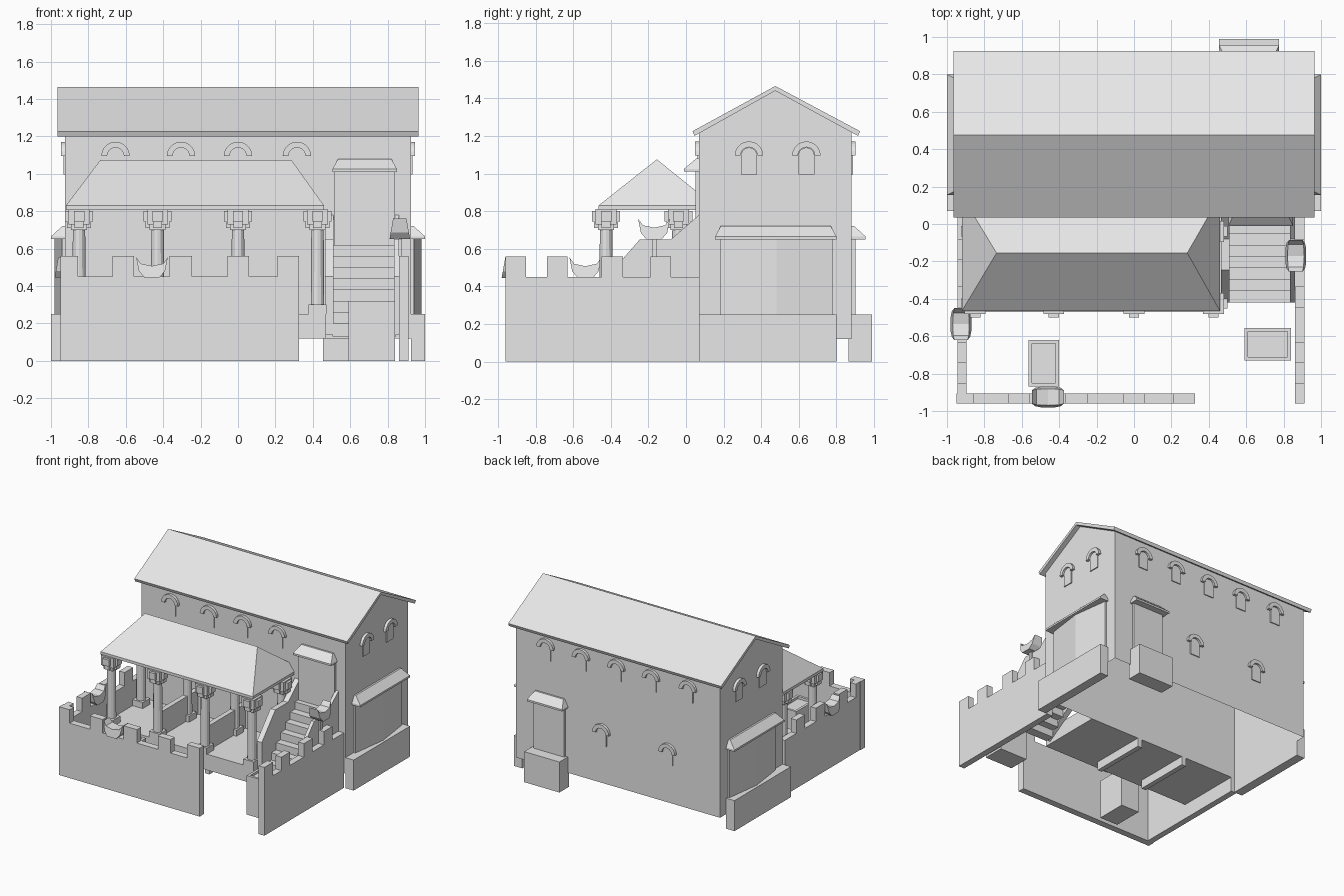
import bpy, bmesh, math
from mathutils import Vector

cube = bpy.data.objects.get("Cube")
if cube:
    bpy.data.objects.remove(cube, do_unlink=True)

plaster = bpy.data.materials.new("pale_grey_plaster")
plaster.use_nodes = True
GREY = (0.8, 0.8, 0.8, 1)
plaster.diffuse_color = GREY
plaster.node_tree.nodes["Principled BSDF"].inputs["Base Color"].default_value = GREY


def finish(name, bm):
    bmesh.ops.recalc_face_normals(bm, faces=bm.faces[:])
    mesh = bpy.data.meshes.new(name)
    bm.to_mesh(mesh)
    bm.free()
    mesh.materials.append(plaster)
    ob = bpy.data.objects.new(name, mesh)
    bpy.context.scene.collection.objects.link(ob)
    return ob


def box(name, x, y, z):
    """Box from three (low, high) ranges."""
    return hull(name, [(a, b, c) for a in x for b in y for c in z])


def hull(name, points):
    bm = bmesh.new()
    for p in points:
        bm.verts.new(p)
    bmesh.ops.convex_hull(bm, input=bm.verts[:])
    bmesh.ops.dissolve_limit(bm, angle_limit=0.01, verts=bm.verts[:], edges=bm.edges[:])
    return finish(name, bm)


def place(axis, u, z, depth):
    """Point from a profile (u, z) and a depth along the axis."""
    return Vector((depth, u, z)) if axis == "x" else Vector((u, depth, z))


def prism(name, profile, axis, start, end, open_bottom=False):
    bm = bmesh.new()
    a = [bm.verts.new(place(axis, u, z, start)) for u, z in profile]
    b = [bm.verts.new(place(axis, u, z, end)) for u, z in profile]
    bm.faces.new(a)
    bm.faces.new(b)
    n = len(profile)
    for i in range(n):
        if open_bottom and i == n - 1:
            continue
        j = (i + 1) % n
        bm.faces.new((a[i], a[j], b[j], b[i]))
    return finish(name, bm)


# Main house, open underneath, with an overhanging gable roof
X, FRONT, BACK, RIDGE = 0.925, 0.07, 0.88, 0.475
prism("house_walls", [(FRONT, 0.12), (FRONT, 1.22), (RIDGE, 1.44), (BACK, 1.22), (BACK, 0.12)],
      "x", -X, X, open_bottom=True)
prism("main_roof", [(0.045, 1.2), (RIDGE, 1.44), (0.915, 1.2), (0.925, 1.225),
                    (RIDGE, 1.465), (0.035, 1.225)], "x", -0.965, 0.965)


# Arched windows
def window(axis, wall, out, u, z):
    def arc(r, flip=False):
        pts = [(u + r * math.cos(math.pi * i / 10), z + r * math.sin(math.pi * i / 10)) for i in range(11)]
        return pts[::-1] if flip else pts
    pane = [(u - 0.043, z - 0.1), (u + 0.043, z - 0.1)] + arc(0.043)
    prism("window_pane", pane, axis, wall - out * 0.005, wall + out * 0.008)
    prism("window_arch", arc(0.076) + arc(0.045, True), axis, wall - out * 0.005, wall + out * 0.022)


for x in (-0.655, -0.305, 0, 0.315):
    window("y", FRONT, -1, x, 1.095)
for x in (-0.64, -0.305, 0.01, 0.33, 0.65):
    window("y", BACK, 1, x, 1.095)
for x in (-0.455, 0.145):
    window("y", BACK, 1, x, 0.53)
for side in (-1, 1):
    for y in (0.335, 0.64):
        window("x", side * X, side, y, 1.095)


# Hipped awnings over the doors
def awning(axis, wall, out, u0, u1, z, depth=0.075):
    points = []
    for inset, h, d in ((0, 0, depth), (0, 0.015, depth), (0.03, 0.07, 0.015)):
        for u in (u0 + inset, u1 - inset):
            points += [place(axis, u, z + h, wall), place(axis, u, z + h, wall + out * d)]
    hull("door_awning", points)


# Side doors: double leaves pushed slightly outwards above a plinth
for side in (-1, 1):
    box("side_plinth", (side * X, side), (FRONT, 0.8), (0, 0.25))
    awning("x", side * X, side, 0.155, 0.8, 0.65)
    for edge in (0.18, 0.78):
        hull("side_door_leaf", [(side * x, y, z) for z in (0.25, 0.66) for x, y in
                                ((X, edge), (0.94, edge), (0.98, 0.482), (X, 0.482))])

# Rear door and plinth, front upper door
box("rear_plinth", (0.455, 0.775), (0.865, 0.99), (0, 0.25))
box("rear_door", (0.475, 0.755), (BACK, 0.9), (0.25, 0.66))
awning("y", BACK, 1, 0.455, 0.775, 0.65)
box("upper_door", (0.515, 0.84), (0.05, FRONT), (0.6, 1.02))
awning("y", FRONT, -1, 0.505, 0.85, 1.01, 0.08)

# Courtyard walls with battlements
box("front_wall", (-0.95, 0.325), (-0.96, -0.905), (0, 0.45))
for a, b in ((-0.95, -0.855), (-0.67, -0.555), (-0.365, -0.245), (-0.055, 0.06), (0.21, 0.325)):
    box("front_merlon", (a, b), (-0.96, -0.905), (0.45, 0.56))
for name, x in (("left", (-0.945, -0.895)), ("right", (0.86, 0.912))):
    box(name + "_wall", x, (-0.96, FRONT), (0, 0.45))
    for a, b in ((-0.96, -0.85), (-0.74, -0.63), (-0.45, -0.335), (-0.19, -0.08)):
        box(name + "_merlon", x, (a, b), (0.45, 0.56))

# Porch floor, hipped roof and partitions
box("porch_floor", (-0.895, 0.47), (-0.47, FRONT), (0.12, 0.25))
hull("porch_roof", [(x, y, z) for x in (-0.92, 0.46) for y in (-0.465, 0.15) for z in (0.807, 0.83)]
     + [(-0.735, -0.155, 1.075), (0.285, -0.155, 1.075)])
COLUMNS = (-0.85, -0.43, 0, 0.425)
for x in COLUMNS[1:3]:
    box("porch_partition", (x - 0.02, x + 0.02), (-0.4, FRONT), (0.05, 0.45))


# Columns with stepped bases and cross-shaped capitals
def block(name, x, y, hx, hy, z):
    box(name, (x - hx, x + hx), (y - hy, y + hy), z)


def column(x, y):
    block("column_base", x, y, 0.047, 0.047, (0.25, 0.3))
    bm = bmesh.new()
    bmesh.ops.create_cone(bm, cap_ends=True, segments=12, radius1=0.036, radius2=0.033, depth=0.42)
    bmesh.ops.translate(bm, vec=(x, y, 0.5), verts=bm.verts[:])
    finish("column_shaft", bm)
    block("column_collar", x, y, 0.043, 0.043, (0.7, 0.73))
    block("column_capital", x, y, 0.055, 0.055, (0.73, 0.81))
    for long, short in ((0.075, 0.028), (0.028, 0.075)):
        block("capital_arm", x, y, long, short, (0.745, 0.8))
        block("capital_arm_foot", x, y, long * 0.85, short * 0.85, (0.71, 0.75))


for x in COLUMNS:
    for y in (-0.425, -0.04):
        column(x, y)

# Outside stair with sloping parapets
STEPS = 8
for i in range(STEPS):
    y = -0.42 + 0.49 * i / STEPS
    top = 0.2 + 0.42 * i / (STEPS - 1)
    box("stair_step", (0.505, 0.845), (y, y + 0.075), (top - 0.07, top))
rail = [(-0.42, 0.14), (-0.42, 0.45), (-0.245, 0.65), (-0.08, 0.65), (FRONT, 0.78), (FRONT, 0.45)]
prism("left_parapet", rail, "x", 0.465, 0.51)
prism("right_parapet", rail, "x", 0.835, 0.862)


# Curved hanging bowls on the walls
def bowl(axis, x, y, z):
    shape = [(-0.085, 0.11), (-0.06, 0.075), (0, 0.062), (0.06, 0.075), (0.085, 0.11),
             (0.07, 0.035), (0.04, 0), (-0.04, 0), (-0.07, 0.035)]
    u, d = (y, x) if axis == "x" else (x, y)
    ob = prism("wall_bowl", [(u + a, z + b) for a, b in shape], axis, d - 0.055, d + 0.055)
    for v in ob.data.vertices:
        # narrow towards the foot
        k = 0 if axis == "x" else 1
        v.co[k] = d + (v.co[k] - d) * (0.65 + 0.35 * (1 - (v.co.z - z) / 0.11))
    block("bowl_spike", x, y, 0.012, 0.012, (z - 0.115, z + 0.01))


bowl("y", -0.46, -0.925, 0.445)
bowl("x", 0.865, -0.17, 0.65)
bowl("x", -0.925, -0.535, 0.445)

# Rimmed courtyard troughs
for x, y in (((0.59, 0.84), (-0.73, -0.555)), ((-0.565, -0.4), (-0.87, -0.62))):
    box("trough_body", x, y, (0, 0.3))
    box("trough_rim_left", (x[0], x[0] + 0.02), y, (0.3, 0.32))
    box("trough_rim_right", (x[1] - 0.02, x[1]), y, (0.3, 0.32))
    box("trough_rim_front", x, (y[0], y[0] + 0.02), (0.3, 0.32))
    box("trough_rim_back", x, (y[1] - 0.02, y[1]), (0.3, 0.32))
